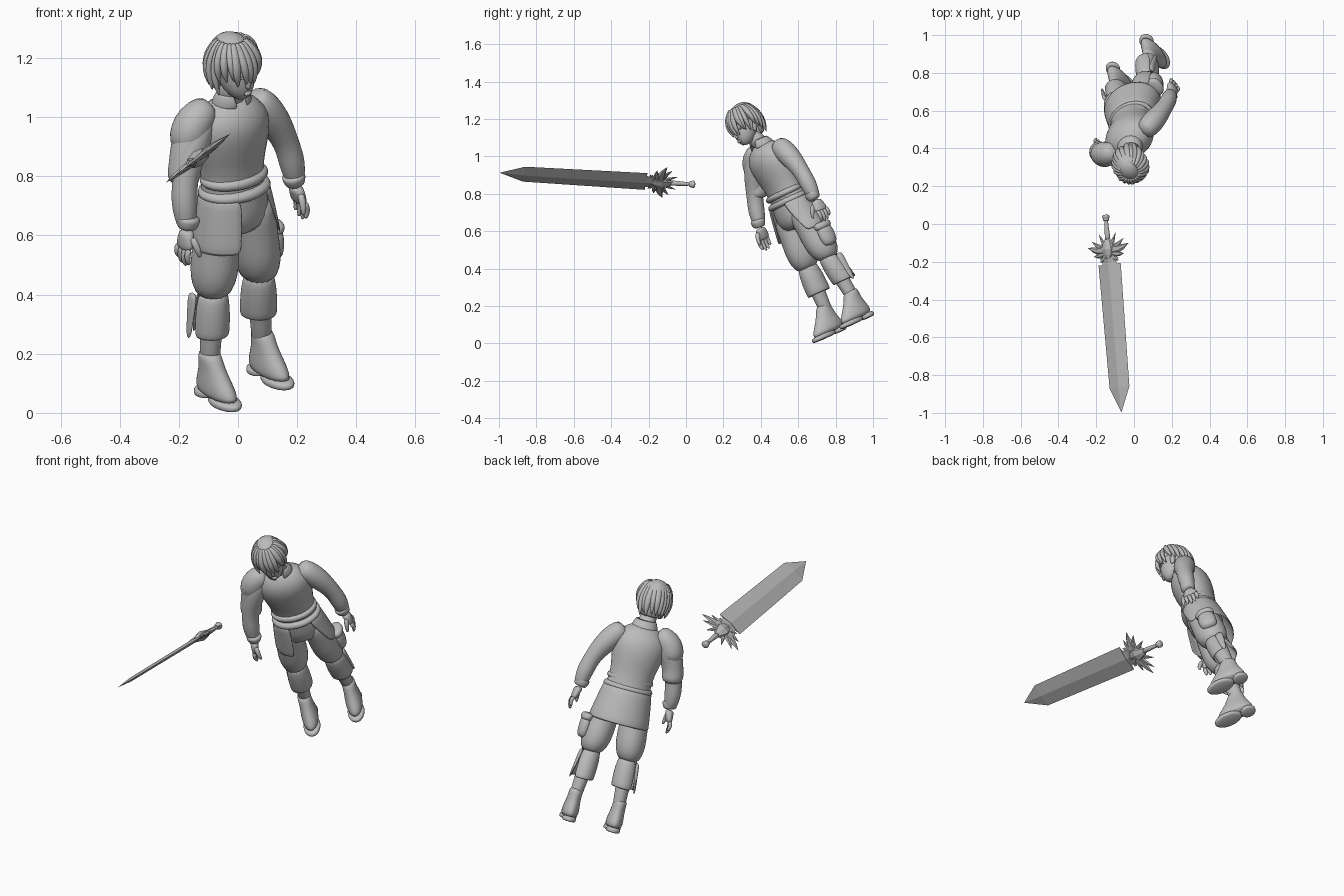
import bpy, bmesh, random
from math import sin, cos, pi, radians
from mathutils import Vector, Matrix

cube = bpy.data.objects.get("Cube")
if cube:
    bpy.data.objects.remove(cube, do_unlink=True)
random.seed(4)

grey = bpy.data.materials.new("plain grey")
grey.use_nodes = True
grey.diffuse_color = (.5, .5, .5, 1)
grey.node_tree.nodes["Principled BSDF"].inputs["Base Color"].default_value = grey.diffuse_color


def make_frame(origin, side, up):
    """Matrix that places a part modelled upright, front to -y and left to +x."""
    up = Vector(up).normalized()
    back = up.cross(Vector(side)).normalized()
    turn = Matrix((back.cross(up), back, up)).transposed().to_4x4()
    return Matrix.Translation(origin) @ turn


BODY = make_frame(origin=(.01, .86, .08), side=(.81, .52, .26), up=(-.03, -.42, .91))
SWORD = make_frame(origin=(-.15, .05, .85), side=(.79, .06, .6), up=(.08, -1, .06))


def finish(name, bm, frame, smooth, thickness=0):
    bmesh.ops.recalc_face_normals(bm, faces=bm.faces)
    mesh = bpy.data.meshes.new(name)
    bm.to_mesh(mesh)
    bm.free()
    mesh.materials.append(grey)
    part = bpy.data.objects.new(name, mesh)
    bpy.context.collection.objects.link(part)
    part.matrix_world = frame
    if thickness:
        part.modifiers.new("cloth", 'SOLIDIFY').thickness = thickness
    if smooth:
        rounding = part.modifiers.new("rounding", 'SUBSURF')
        rounding.levels = rounding.render_levels = 1
        mesh.shade_smooth()


def bridge(bm, loops, closed):
    for low, high in zip(loops, loops[1:]):
        for i in range(len(low) if closed else len(low) - 1):
            j = (i + 1) % len(low)
            bm.faces.new((low[i], low[j], high[j], high[i]))


def column(name, start, end, widths, flat=1, flat_end=None, bow=(0, 0, 0),
           level=True, sides=16, frame=BODY, smooth=True):
    """Closed skin over evenly spaced oval rings; flat is depth over width, bow bends the path."""
    bm = bmesh.new()
    start, end, bow = Vector(start), Vector(end), Vector(bow)
    flat_end = flat if flat_end is None else flat_end
    loops = []
    for i, width in enumerate(widths):
        t = i / (len(widths) - 1)
        centre = start.lerp(end, t) + bow * sin(pi * t)
        depth = width * (flat + (flat_end - flat) * t)
        side, back = Vector((1, 0, 0)), Vector((0, 1, 0))
        if not level:
            tangent = (end - start + bow * pi * cos(pi * t)).normalized()
            side = back.cross(tangent).normalized()
            back = tangent.cross(side)
        turns = [2 * pi * k / sides for k in range(sides)]
        loops.append([bm.verts.new(centre + side * width * cos(a) + back * depth * sin(a))
                      for a in turns])
    bridge(bm, loops, closed=True)
    bm.faces.new(loops[0])
    bm.faces.new(loops[-1])
    finish(name, bm, frame, smooth)


def wrap(name, low, high, widths, flat, opening_low, opening_high, thickness=.008, steps=24):
    """Open cloth sheet around a column; openings are (from, to) degrees, counted left from the front."""
    bm = bmesh.new()
    low, high = Vector(low), Vector(high)
    loops = []
    for i, width in enumerate(widths):
        t = i / (len(widths) - 1)
        centre = low.lerp(high, t)
        right, left = Vector(opening_low).lerp(Vector(opening_high), t)
        turns = [radians(left + (360 + right - left) * k / steps) for k in range(steps + 1)]
        loops.append([bm.verts.new(centre + Vector((width * sin(a), -width * flat * cos(a), 0)))
                      for a in turns])
    bridge(bm, loops, closed=False)
    finish(name, bm, BODY, True, thickness)


# Torso, belt, skirt and collar
column("torso", start=(0, 0, .59), end=(0, 0, 1.1), flat=.77, bow=(0, .01, 0),
       widths=[.1, .13, .126, .116, .12, .136, .146, .135, .055])
column("tunic_fold", start=(0, 0, .775), end=(0, 0, .82), widths=[.115, .129, .127, .115], flat=.78)
column("belt", start=(0, 0, .73), end=(0, 0, .775), widths=[.122, .137, .134, .12], flat=.8)
wrap("skirt", low=(0, 0, .56), high=(0, 0, .75), widths=[.164, .153, .142, .13], flat=.83,
     opening_low=(-23, 60), opening_high=(-18, 32))
wrap("collar", low=(0, 0, 1.07), high=(0, -.01, 1.12), widths=[.075, .056], flat=.9,
     opening_low=(-12, 12), opening_high=(-28, 28))
column("neck", start=(0, .01, 1.05), end=(-.01, -.03, 1.17), widths=[.052, .046, .045])


def build_leg(side, label):
    """Trouser leg, shin, split cuff and shoe; the left foot stands slightly further back."""
    knee_y = .01 + .005 * side
    ankle_y = .025 + .015 * side
    foot_x = .12 * side
    column(f"{label}_trouser", start=(.07 * side, 0, .7), end=(.1 * side, knee_y, .37),
           widths=[.06, .075, .077, .079, .082, .075, .05], flat=1.1)
    column(f"{label}_shin", start=(.1 * side, knee_y, .4), end=(foot_x, ankle_y, .1),
           widths=[.046, .043, .034, .035], flat=1.1)
    # shoe upper narrows from a long foot to a round ankle
    column(f"{label}_shoe", start=(foot_x, ankle_y - .045, .018), end=(foot_x, ankle_y, .18),
           widths=[.042, .046, .044, .04, .037, .037, .034], flat=2.5, flat_end=1.1)
    for name, y, width, flat in (("front_sole", -.085, .046, 1.7), ("heel", .03, .038, 1.1)):
        column(f"{label}_{name}", start=(foot_x, ankle_y + y, 0), end=(foot_x, ankle_y + y, .03),
               widths=[width * .95, width, width, width * .9], flat=flat)
    slit = 115 * side
    wrap(f"{label}_cuff", low=(.11 * side, ankle_y, .235), high=(.1 * side, knee_y, .39),
         widths=[.062, .061, .059, .05], flat=1.1,
         opening_low=(slit - 18, slit + 18), opening_high=(slit - 4, slit + 4))
    column(f"{label}_cuff_flap", start=(.15 * side, .05, .39), end=(.175 * side, .05, .22),
           widths=[.012, .01, .008, .005], flat=2.2, sides=8)


def build_arm(side, label, swing):
    """Bent arm, glove cuff and a hand with four fingers and a thumb."""
    wrist = Vector((.246 * side, swing - .01, .69))
    knuckles = wrist + Vector((.014 * side, 0, -.07))
    outward = Vector((side, 0, 0))
    column(f"{label}_arm", start=(.1 * side, .02, 1.06), end=wrist, bow=outward * .04,
           widths=[.045, .06, .06, .054, .047, .044, .046, .039, .03], level=False)
    column(f"{label}_glove_cuff", start=wrist - outward * .01 + Vector((0, 0, .05)), end=wrist,
           widths=[.034, .042, .039, .036, .028], level=False)
    column(f"{label}_palm", start=wrist, end=knuckles, widths=[.024, .022, .02, .015],
           flat=1.1, flat_end=2.6)
    for number, reach in enumerate((.05, .065, .07, .06)):
        base = knuckles + Vector((0, .03 - .02 * number, .012))
        column(f"{label}_finger_{number + 1}", start=base, end=base - Vector((0, 0, reach)),
               widths=[.012, .012, .011, .006], bow=outward * .01, level=False, sides=8)
    thumb = wrist + Vector((0, -.025, -.02))
    column(f"{label}_thumb", start=thumb, end=thumb + Vector((-.012 * side, -.03, -.07)),
           widths=[.014, .014, .011, .006], bow=(0, -.01, 0), level=False, sides=8)


for side, label, swing in ((1, "left", 0), (-1, "right", -.055)):
    build_leg(side, label)
    build_arm(side, label, swing)

# Thigh pouch with a lid
for name, low, high, width in (("pouch", .435, .56, .034), ("pouch_lid", .53, .575, .037)):
    column(name, start=(.165, .02, low), end=(.165, .02, high), flat=1.5, sides=12,
           widths=[width * .8, width, width, width * .8])

# Layered sleeve on the right arm only
column("right_shoulder_pad", start=(-.07, .02, 1.07), end=(-.185, .015, .935), bow=(-.025, 0, .02),
       widths=[.045, .063, .069, .068, .05], level=False)
column("right_sleeve", start=(-.12, .02, 1.04), end=(-.217, -.015, .83), bow=(-.02, 0, 0),
       widths=[.05, .065, .065, .061, .058, .056, .06, .045], level=False)

# Head and face
face = Vector((-.013, 0, 0))


def on_head(x, y, z):
    return face + Vector((x, y, z))


column("head", start=on_head(0, -.075, 1.113), end=on_head(0, -.022, 1.325), bow=(0, .01, 0),
       widths=[.024, .052, .064, .068, .069, .06, .03], flat=1.13)
column("nose", start=on_head(0, -.122, 1.163), end=on_head(0, -.114, 1.22),
       widths=[.008, .013, .009, .006], sides=8)
column("lips", start=on_head(0, -.117, 1.138), end=on_head(0, -.117, 1.155),
       widths=[.012, .018, .012], flat=.5, sides=8)
for side, label in ((1, "left"), (-1, "right")):
    column(f"{label}_ear", start=on_head(.064 * side, -.04, 1.16), end=on_head(.077 * side, -.02, 1.225),
           widths=[.006, .009, .011, .007], flat=1.7, sides=10)
    column(f"{label}_brow", start=on_head(.012 * side, -.116, 1.205), end=on_head(.05 * side, -.093, 1.205),
           widths=[.004, .006, .004], bow=(0, -.005, .006), level=False, sides=8)

# Hair: crown, nape and loose locks
column("hair_crown", start=on_head(0, -.035, 1.225), end=on_head(0, -.02, 1.338),
       widths=[.072, .079, .078, .071, .056, .02], flat=1.12)
wrap("hair_nape", low=on_head(0, -.03, 1.14), high=on_head(0, -.03, 1.26), widths=[.056, .073, .077],
     flat=1.12, opening_low=(-110, 110), opening_high=(-78, 78), thickness=.012)
lock_count = 24
for number in range(lock_count):
    root = 2 * pi * number / lock_count
    sweep = root + random.uniform(.05, .3)
    outward = Vector((sin(root), -1.1 * cos(root), 0))
    hanging = Vector((sin(sweep), -1.1 * cos(sweep), 0))
    tip_height = random.uniform(1.17, 1.2) if cos(root) > 0 else random.uniform(1.13, 1.17)
    size = random.uniform(.016, .021)
    column(f"hair_lock_{number + 1}", start=on_head(0, -.03, 1.325) + outward * .04,
           end=on_head(0, -.032, tip_height) + hanging * .08, bow=outward * .025,
           widths=[size * share for share in (.6, 1, 1, .9, .6, .1)],
           flat=.8, level=False, sides=8)


def sword_part(name, low, high, widths, flat=1, sides=12, smooth=True):
    column(name, start=(0, 0, low), end=(0, 0, high), widths=widths, flat=flat,
           sides=sides, frame=SWORD, smooth=smooth)


# Blade with a hooked base, then handle and pommel
sword_part("blade_base", .2, .27, [.03, .035, .062, .045, .05], flat=.2, sides=4, smooth=False)
sword_part("blade", .265, .92, [.074, .066], flat=.15, sides=4, smooth=False)
sword_part("blade_tip", .92, 1.05, [.066, .001], flat=.15, sides=4, smooth=False)
sword_part("grip", .02, .14, [.01, .011, .014, .016])
sword_part("pommel", 0, .036, [.012, .021, .022, .016, .019, .011])
sword_part("guard_core", .125, .245, [.014, .034, .045, .034, .012], flat=.6, sides=8, smooth=False)

# Winged guard of tapered spikes, mirrored
feathers = {"wing": (.134, .165, .022), "upper_feather": (.105, .135, .016),
            "inner_feather": (.055, .1, .014), "lower_feather": (.1, .215, .017),
            "blade_hook": (.062, .25, .014)}
for side, label in ((1, "left"), (-1, "right")):
    for name, (reach, height, width) in feathers.items():
        column(f"{label}_guard_{name}", start=(0, 0, .185), end=(reach * side, 0, height),
               widths=[width * share for share in (1.2, 1.2, 1, .6, .05)], flat=.6,
               bow=(0, 0, .012), level=False, sides=6, frame=SWORD, smooth=False)
